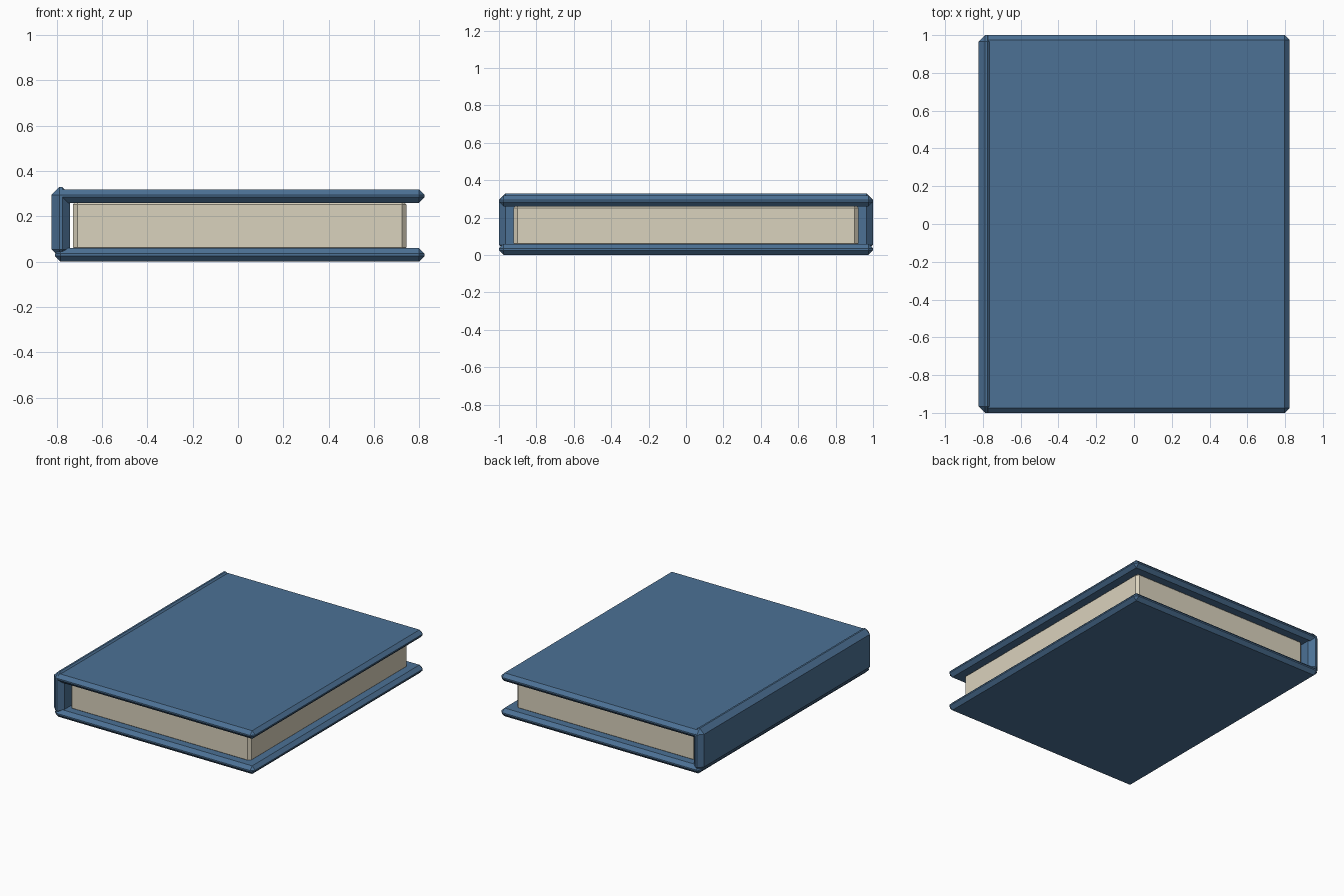
import bpy

if "Cube" in bpy.data.objects:
    bpy.data.objects.remove(bpy.data.objects["Cube"])


def colour(name, rgb):
    mat = bpy.data.materials.new(name)
    mat.diffuse_color = (*rgb, 1.0)
    mat.use_nodes = True
    mat.node_tree.nodes["Principled BSDF"].inputs["Base Color"].default_value = mat.diffuse_color
    return mat


def bevelled_box(name, x, y, z, bevel, mat):
    """Box from (min, max) ranges with flat one-segment chamfers."""
    ranges = (x, y, z)
    centre = [(a + b) / 2 for a, b in ranges]
    size = [b - a for a, b in ranges]
    bpy.ops.mesh.primitive_cube_add(size=1, location=centre)
    obj = bpy.context.object
    obj.name = name
    for v in obj.data.vertices:
        v.co = [c * s for c, s in zip(v.co, size)]
    mod = obj.modifiers.new("chamfer", "BEVEL")
    mod.width = bevel
    mod.segments = 1
    mod.limit_method = 'NONE'
    obj.data.materials.append(mat)
    return obj


blue = colour("cover blue", (0.072, 0.165, 0.300))
cream = colour("page cream", (0.700, 0.645, 0.510))

# Two cover boards
for name, z0 in (("bottom_cover", 0.003), ("top_cover", 0.262)):
    bevelled_box(name, (-0.808, 0.823), (-1, 1), (z0, z0 + 0.06), 0.025, blue)

# Spine, slightly proud of the top cover
bevelled_box("spine", (-0.823, -0.74), (-1, 1), (0.022, 0.333), 0.035, blue)

# Page block, set into the covers
bevelled_box("pages", (-0.728, 0.743), (-0.922, 0.922), (0.046, 0.275), 0.02, cream)

# Rest the book on the ground
for obj in bpy.data.objects:
    obj.location.z -= 0.003
